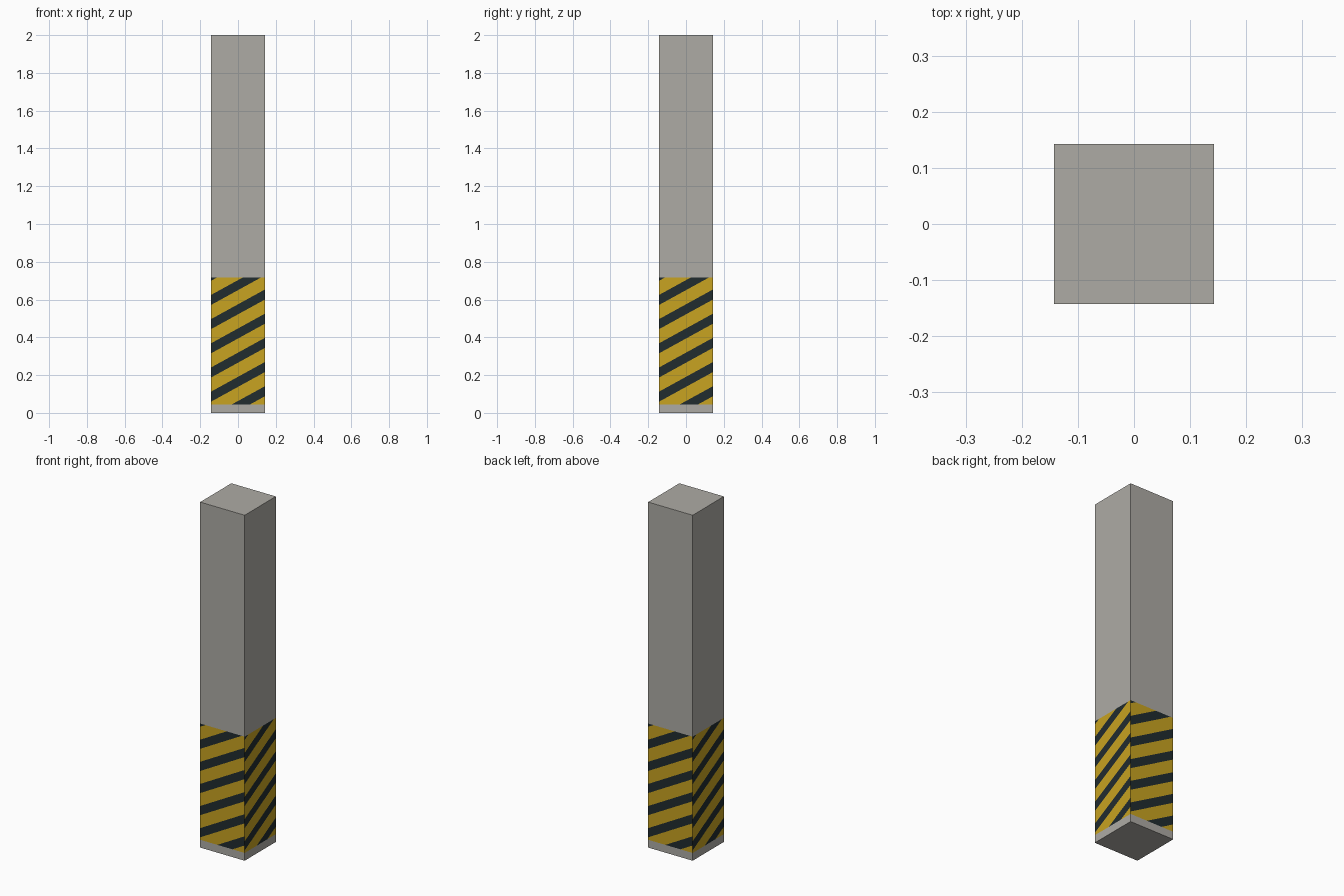
import bpy, bmesh, math
from mathutils import Vector

if "Cube" in bpy.data.objects:
    bpy.data.objects.remove(bpy.data.objects["Cube"])

HALF, HEIGHT = 0.1425, 2.0          # pillar half width and height
LOW, TOP = 0.045, 0.718             # painted hazard band
SLOPE, PERIOD, DARK, CENTRE = 0.55, 0.128, 0.053, 0.041


def material(name, rgb):
    m = bpy.data.materials.new(name)
    m.diffuse_color = (*rgb, 1.0)
    m.use_nodes = True
    m.node_tree.nodes["Principled BSDF"].inputs["Base Color"].default_value = m.diffuse_color
    return m


def cut(bm, faces, co, no):
    geom = list({g for f in faces for g in (f, *f.edges, *f.verts)})
    bmesh.ops.bisect_plane(bm, geom=geom, plane_co=co, plane_no=no, dist=1e-5)


# Square concrete pillar
bm = bmesh.new()
bmesh.ops.create_cube(bm, size=1.0)
for v in bm.verts:
    v.co = Vector((v.co.x * 2 * HALF, v.co.y * 2 * HALF, (v.co.z + 0.5) * HEIGHT))

# Band edges
for z in (LOW, TOP):
    cut(bm, bm.faces[:], (0, 0, z), (0, 0, 1))


def band_faces(n):
    return [f for f in bm.faces if f.normal.dot(n) > 0.9
            and LOW < f.calc_center_median().z < TOP]


# Diagonal stripes, rising to the viewer's right on each of the four sides
bm.normal_update()
for i in range(4):
    a = i * math.pi / 2
    n = Vector((math.sin(a), -math.cos(a), 0))
    u = Vector((math.cos(a), math.sin(a), 0))
    corner = n * HALF - u * HALF + Vector((0, 0, LOW))
    plane_no = (Vector((0, 0, 1)) - u * SLOPE).normalized()
    for k in range(-2, 7):
        for side in (-0.5, 0.5):
            h = CENTRE + k * PERIOD + side * DARK
            cut(bm, band_faces(n), corner + Vector((0, 0, h)), plane_no)
            bm.normal_update()
    for f in band_faces(n):
        d = f.calc_center_median() - corner
        phase = (d.z - SLOPE * d.dot(u) - CENTRE + PERIOD / 2) % PERIOD - PERIOD / 2
        f.material_index = 2 if abs(phase) < DARK / 2 else 1

mesh = bpy.data.meshes.new("pillar")
bm.to_mesh(mesh)
bm.free()
for m in (material("concrete grey", (0.42, 0.407, 0.376)),
          material("hazard yellow", (0.578, 0.366, 0.015)),
          material("hazard black", (0.015, 0.025, 0.028))):
    mesh.materials.append(m)
bpy.context.collection.objects.link(bpy.data.objects.new("pillar", mesh))
